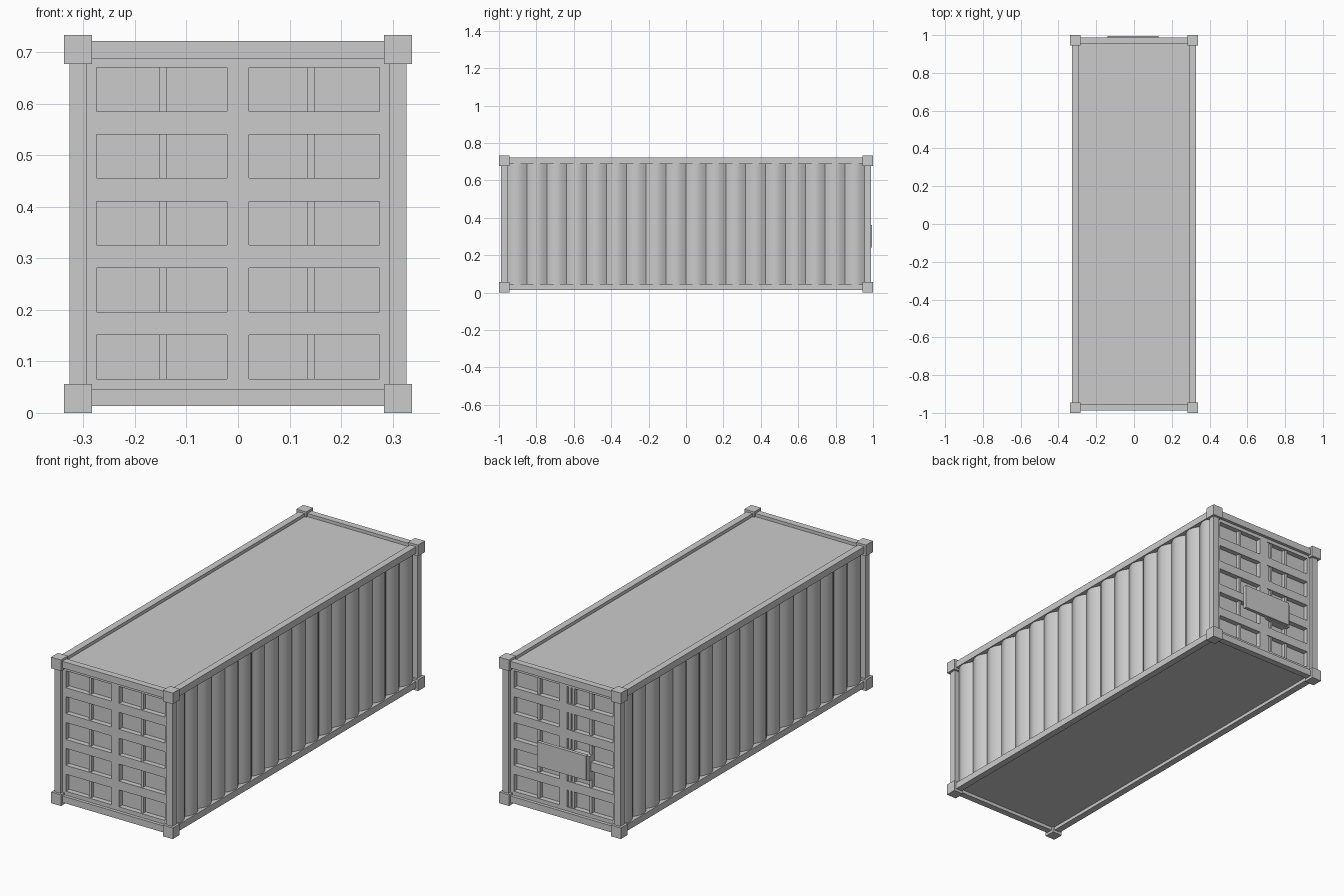
import bpy, bmesh, math

if "Cube" in bpy.data.objects:
    bpy.data.objects.remove(bpy.data.objects["Cube"])


def box(name, x0, x1, y0, y1, z0, z1):
    bm = bmesh.new()
    bmesh.ops.create_cube(bm, size=1)
    for v in bm.verts:
        v.co.x = x0 if v.co.x < 0 else x1
        v.co.y = y0 if v.co.y < 0 else y1
        v.co.z = z0 if v.co.z < 0 else z1
    return add(name, bm)


def add(name, bm):
    me = bpy.data.meshes.new(name)
    bm.to_mesh(me)
    bm.free()
    ob = bpy.data.objects.new(name, me)
    bpy.context.collection.objects.link(ob)
    return ob


def span(s, a, b):
    return (a, b) if s > 0 else (-b, -a)


# corner castings and posts
for sx in (-1, 1):
    for sy in (-1, 1):
        for z in (0, 0.677):
            box("corner_casting", *span(sx, 0.283, 0.338), *span(sy, 0.945, 1.0), z, z + 0.056)
        box("corner_post", *span(sx, 0.293, 0.327), *span(sy, 0.955, 0.988), 0.05, 0.68)

# side and end rails, top and bottom
for s in (-1, 1):
    for z0, z1 in ((0.013, 0.046), (0.688, 0.722)):
        box("side_rail", *span(s, 0.293, 0.327), -0.95, 0.95, z0, z1)
        box("end_rail", -0.29, 0.29, *span(s, 0.955, 0.988), z0, z1)

# roof and floor sheets, sunk inside the rails
box("roof", -0.3, 0.3, -0.962, 0.962, 0.69, 0.706)
box("floor", -0.3, 0.3, -0.962, 0.962, 0.03, 0.044)

# scalloped side walls
WAVES, SEGS, L = 18, 6, 0.957
for s in (-1, 1):
    bm = bmesh.new()
    prev = None
    for i in range(WAVES * SEGS + 1):
        y = -L + 2 * L * i / (WAVES * SEGS)
        x = s * (0.3 + 0.022 * math.sin(math.pi * (i % SEGS) / SEGS))
        pair = [bm.verts.new((x, y, z)) for z in (0.04, 0.695)]
        if prev:
            quad = (prev[0], pair[0], pair[1], prev[1])
            bm.faces.new(quad if s > 0 else quad[::-1])
        prev = pair
    wall = add("side_wall", bm)
    bpy.ops.object.select_all(action='DESELECT')
    wall.select_set(True)
    bpy.context.view_layer.objects.active = wall
    bpy.ops.object.shade_smooth_by_angle(angle=math.radians(30))

# end walls: a lattice with ten openings over a backing sheet
xs = [-0.295, -0.275, -0.021, 0.021, 0.275, 0.295]
zs = [0.04]
for r in range(5):
    zs += [0.066 + 0.1298 * r, 0.151 + 0.1298 * r]
zs.append(0.695)
for s in (-1, 1):
    bm = bmesh.new()
    grid = [[bm.verts.new((x, s * 0.972, z)) for z in zs] for x in xs]
    for i in range(len(xs) - 1):
        for j in range(len(zs) - 1):
            if i in (1, 3) and j % 2:
                continue
            q = (grid[i][j], grid[i + 1][j], grid[i + 1][j + 1], grid[i][j + 1])
            bm.faces.new(q if s < 0 else q[::-1])
    frame = add("end_panel_frame", bm)
    mod = frame.modifiers.new("thickness", 'SOLIDIFY')
    mod.thickness = 0.026
    mod.offset = -1
    box("end_panel_backing", -0.295, 0.295, *span(s, 0.936, 0.946), 0.04, 0.695)
    for x in (-0.146, 0.142):
        box("panel_rib", x - 0.007, x + 0.007, *span(s, 0.944, 0.964), 0.05, 0.685)

# lock gear on the back end
for x in (-0.032, -0.052):
    box("lock_rod", x - 0.006, x + 0.006, 0.944, 0.968, 0.05, 0.685)
box("lock_plate", -0.14, 0.13, 0.978, 0.995, 0.24, 0.362)
box("lock_housing", -0.152, -0.01, 0.944, 0.985, 0.235, 0.358)
